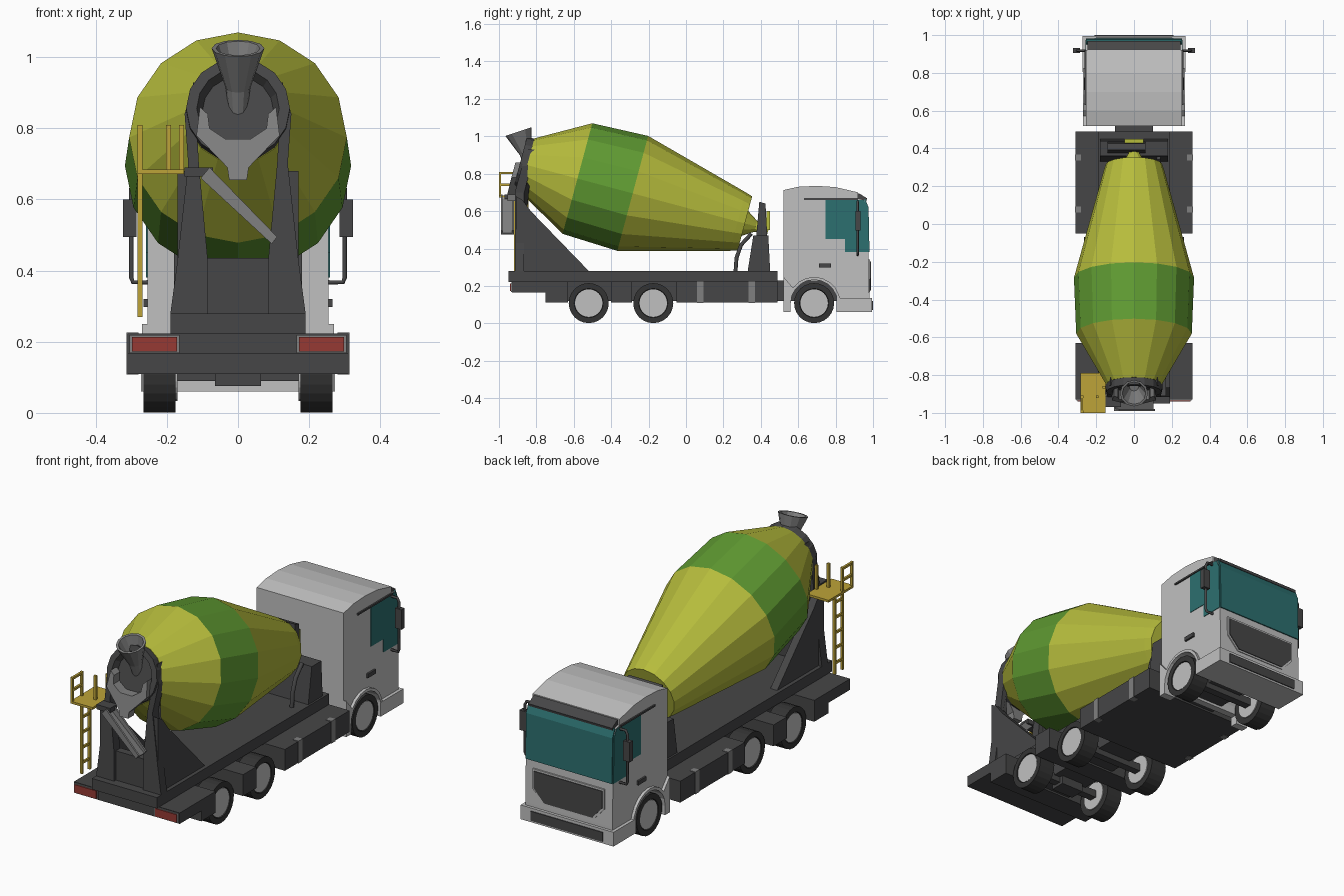
import bpy, bmesh, math
from mathutils import Vector

if "Cube" in bpy.data.objects:
    bpy.data.objects.remove(bpy.data.objects["Cube"])


def material(name, rgb):
    m = bpy.data.materials.new(name)
    m.diffuse_color = [(c / 255 / 12.92 if c < 11 else ((c / 255 + .055) / 1.055) ** 2.4) for c in rgb] + [1]
    m.use_nodes = True
    m.node_tree.nodes["Principled BSDF"].inputs["Base Color"].default_value = m.diffuse_color
    return m


LIME = material("lime_yellow", (182, 188, 60))
GREEN = material("green", (96, 155, 50))
DARK = material("dark_grey", (70, 70, 71))
TYRE = material("tyre_black", (52, 52, 52))
LIGHT = material("light_grey", (192, 192, 192))
MID = material("mid_grey", (128, 128, 128))
TEAL = material("teal_glass", (44, 112, 112))
RED = material("red", (150, 58, 52))
AMBER = material("amber_yellow", (190, 164, 56))


def finish(name, bm, *mats):
    bmesh.ops.recalc_face_normals(bm, faces=bm.faces)
    me = bpy.data.meshes.new(name)
    bm.to_mesh(me)
    bm.free()
    for m in mats:
        me.materials.append(m)
    ob = bpy.data.objects.new(name, me)
    bpy.context.collection.objects.link(ob)
    return ob


def prism(name, pts, a, b, mat, axis="x", lean=0):
    """Extrude (y,z) points along x, or (x,z) points along y; lean shears y above z=0.7."""
    bm = bmesh.new()

    def vert(p, t):
        return bm.verts.new((t, p[0], p[1]) if axis == "x" else (p[0], t + lean * max(0, p[1] - .7), p[1]))
    A, B = [vert(p, a) for p in pts], [vert(p, b) for p in pts]
    bm.faces.new(A)
    bm.faces.new(B[::-1])
    for i in range(len(pts)):
        j = (i + 1) % len(pts)
        bm.faces.new((A[i], A[j], B[j], B[i]))
    return finish(name, bm, mat)


def box(name, x0, x1, y0, y1, z0, z1, mat):
    return prism(name, [(y0, z0), (y1, z0), (y1, z1), (y0, z1)], x0, x1, mat)


def lathe(name, rings, origin, axis, n, mats, rule=lambda i: 0):
    """Spin (distance, radius) rings about an axis lying in the yz plane or along x."""
    d = Vector(axis).normalized()
    side = Vector((1, 0, 0)) if abs(d.x) < .5 else Vector((0, 1, 0))
    up = side.cross(d)
    bm = bmesh.new()
    loops = []
    for t, r in rings:
        c = Vector(origin) + d * t
        loops.append([bm.verts.new(c + r * (up * math.cos(k * math.tau / n) + side * math.sin(k * math.tau / n)))
                      for k in range(n)])
    for i in range(len(loops) - 1):
        for k in range(n):
            j = (k + 1) % n
            f = bm.faces.new((loops[i][k], loops[i][j], loops[i + 1][j], loops[i + 1][k]))
            f.material_index = rule(i)
    bm.faces.new(loops[0])
    bm.faces.new(loops[-1])
    return finish(name, bm, *mats)


def pipe(name, pts, r, mat):
    cu = bpy.data.curves.new(name, "CURVE")
    cu.dimensions = "3D"
    cu.bevel_depth, cu.bevel_resolution, cu.use_fill_caps = r, 1, True
    sp = cu.splines.new("POLY")
    sp.points.add(len(pts) - 1)
    for q, p in zip(sp.points, pts):
        q.co = (*p, 1)
    cu.materials.append(mat)
    bpy.context.collection.objects.link(bpy.data.objects.new(name, cu))


# Mixing drum, with a green band between its two widest rings
O, AX = (0, .315, .534), (0, -math.cos(math.radians(15)), math.sin(math.radians(15)))
lathe("drum", [(0, .15), (.04, .162), (.621, .318), (.927, .306), (1.205, .148)], O, AX, 16,
      (LIME, GREEN), lambda i: int(i == 2))
lathe("drum_collar", [(1.19, .146), (1.245, .146), (1.245, .116), (1.215, .10)], O, AX, 16, (DARK,))
lathe("drum_nose", [(.01, .075), (-.06, .03), (-.13, .028)], O, AX, 12, (LIME,))
box("drum_drive", -.05, .05, .43, .45, .50, .60, LIME)

# Front drum pedestal and pipe
prism("front_pedestal", [(.33, .28), (.36, .47), (.44, .47), (.45, .28)], -.18, .18, DARK)
prism("front_bearing_arm", [(.375, .46), (.392, .65), (.425, .64), (.435, .46)], -.14, .06, DARK)
pipe("front_pipe", [(.13, .265, .28), (.13, .27, .35), (.13, .295, .42), (.13, .35, .48)], .012, DARK)

# Chassis deck and side boxes
box("deck", -.19, .19, -.95, .49, .222, .28, DARK)
box("chassis_rail", -.10, .10, -.75, .85, .12, .23, DARK)
prism("rear_fender_box", [(-.93, .165), (-.75, .165), (-.75, .11), (-.63, .11), (-.63, .223), (-.93, .223)],
      -.31, .31, DARK)
box("side_box_middle", -.31, .31, -.40, -.29, .11, .223, DARK)
box("side_box_front", -.31, .31, -.05, .49, .11, .223, DARK)
for s in (-1, 1):
    for y in (.06, .335):
        box("side_box_band", s * .28, s * .313, y, y + .033, .108, .226, MID)
    box("tail_light_frame", s * .165, s * .305, -.935, -.92, .168, .219, MID)
    box("tail_light", s * .172, s * .298, -.94, -.93, .173, .214, RED)

# Wheels and axles
for y in (-.52, -.175, .685):
    box("axle", -.18, .18, y - .02, y + .02, .09, .13, DARK)
    for s in (-1, 1):
        lathe("tyre", [(.175, .075), (.175, .107), (.265, .107), (.265, .078), (.258, .076)],
              (0, y, .108), (s, 0, 0), 24, (TYRE,))
        lathe("hub", [(.17, .074), (.262, .074)], (0, y, .108), (s, 0, 0), 24, (LIGHT,))
box("differential", -.065, .065, -.56, -.48, .075, .14, DARK)

# Cab body with wheel arch
arch = [(.685 + .125 * math.cos(a), .108 + .125 * math.sin(a)) for a in
        [math.pi * (1 - k / 10) for k in range(11)]]
prism("cab_body", [(.52, .11)] + arch + [(.98, .108), (.98, .15), (.975, .38), (.968, .62), (.952, .66),
      (.92, .668), (.92, .70), (.80, .728), (.70, .735), (.60, .73), (.52, .712)], -.255, .255, LIGHT)
outer = [(.685 + .14 * math.cos(a), .108 + .14 * math.sin(a)) for a in
         [math.pi * k / 10 for k in range(11)]]
for s in (-1, 1):
    prism("wheel_arch_trim", [(.52, .06), (.56, .06)] + arch + [(.83, .108)] + outer[1:9] + [(.52, .25)],
          s * .2, s * .27, LIGHT)
box("front_bumper", -.272, .272, .805, .995, .06, .135, LIGHT)
box("bumper_panel", -.21, .21, .99, 1.0, .07, .12, DARK)
prism("grille", [(-.2, .33), (.2, .33), (.2, .24), (.14, .175), (-.14, .175), (-.2, .24)], .975, .988, DARK, "y")
prism("grille_rim", [(-.21, .34), (.21, .34), (.21, .235), (.145, .165), (-.145, .165), (-.21, .235)],
      .97, .984, LIGHT, "y")

# Cab glass, visor, handles and mirrors
prism("windshield", [(.95, .66), (.966, .62), (.973, .38), (.981, .38), (.976, .62), (.958, .665)],
      -.253, .253, TEAL)
prism("visor", [(.915, .662), (.965, .655), (.968, .668), (.925, .695), (.915, .695)], -.245, .245, DARK)
for s in (-1, 1):
    prism("side_window", [(.745, .66), (.95, .66), (.969, .62), (.975, .38), (.85, .38), (.85, .45), (.745, .45)],
          s * .253, s * .258, TEAL)
    box("gutter", s * .25, s * .263, .63, .92, .66, .669, DARK)
    box("door_handle", s * .25, s * .265, .71, .775, .298, .32, DARK)
    pipe("mirror_arm", [(s * x, .918, z) for x, z in
         ((.25, .65), (.29, .65), (.30, .63), (.30, .38), (.295, .367), (.25, .367))], .007, DARK)
    box("mirror", s * .285, s * .323, .905, .932, .495, .60, DARK)

# Rear drum supports
for s in (-1, 1):
    prism("rear_post", [(s * x, z) for x, z in ((.19, .28), (.17, .43), (.14, .70), (.15, .84), (.125, .93),
          (.10, .92), (.118, .84), (.11, .70), (.085, .43), (.085, .28))], -.915, -.865, DARK, "y", .27)
    prism("rear_brace", [(-.91, .28), (-.91, .68), (-.875, .66), (-.83, .60), (-.52, .28)],
          s * .13, s * .17, DARK)
box("rear_cross_plate", -.10, .10, -.90, -.86, .28, .435, DARK)

# Filling funnel, collecting scoop and discharge chute
lathe("filling_funnel", [(-.02, .025), (.07, .034), (.19, .074), (.19, .062), (.08, .025)],
      (0, -.835, .845), (0, -.32, .95), 12, (MID,))
prism("collecting_scoop", [(-.107, .86), (-.117, .78), (-.03, .69), (-.025, .655), (.025, .655), (.03, .69),
      (.117, .78), (.107, .86), (.085, .84), (.08, .80), (.035, .77), (-.035, .77), (-.08, .80), (-.085, .84)],
      -.955, -.905, MID, "y", .27)
for y in (-.99, -.93):
    prism("chute_side", [(-.08, .69), (.11, .495), (.095, .475), (-.105, .66)], y, y + .01, MID, "y")
prism("chute_floor", [(-.098, .668), (.102, .484), (.095, .475), (-.105, .66)], -.985, -.925, MID, "y")
box("chute_bracket", -.15, -.07, -.97, -.91, .665, .69, DARK)

# Service platform, rails and ladder
box("platform", -.282, -.152, -1.0, -.79, .672, .684, AMBER)
for y in (-.92, -.855):
    box("ladder_post", -.282, -.268, y, y + .012, .27, .81 if y < -.9 else .68, AMBER)
for k in range(5):
    box("ladder_rung", -.28, -.27, -.92, -.845, .32 + k * .08, .332 + k * .08, AMBER)
box("rail_post_rear", -.282, -.268, -1.0, -.988, .68, .81, AMBER)
for x, y in ((-.202, -.92), (-.166, -.87)):
    box("rail_post", x, x + .014, y, y + .012, .68, .81, AMBER)
for z in (.735, .797):
    box("rail", -.281, -.269, -1.0, -.92, z, z + .012, AMBER)
